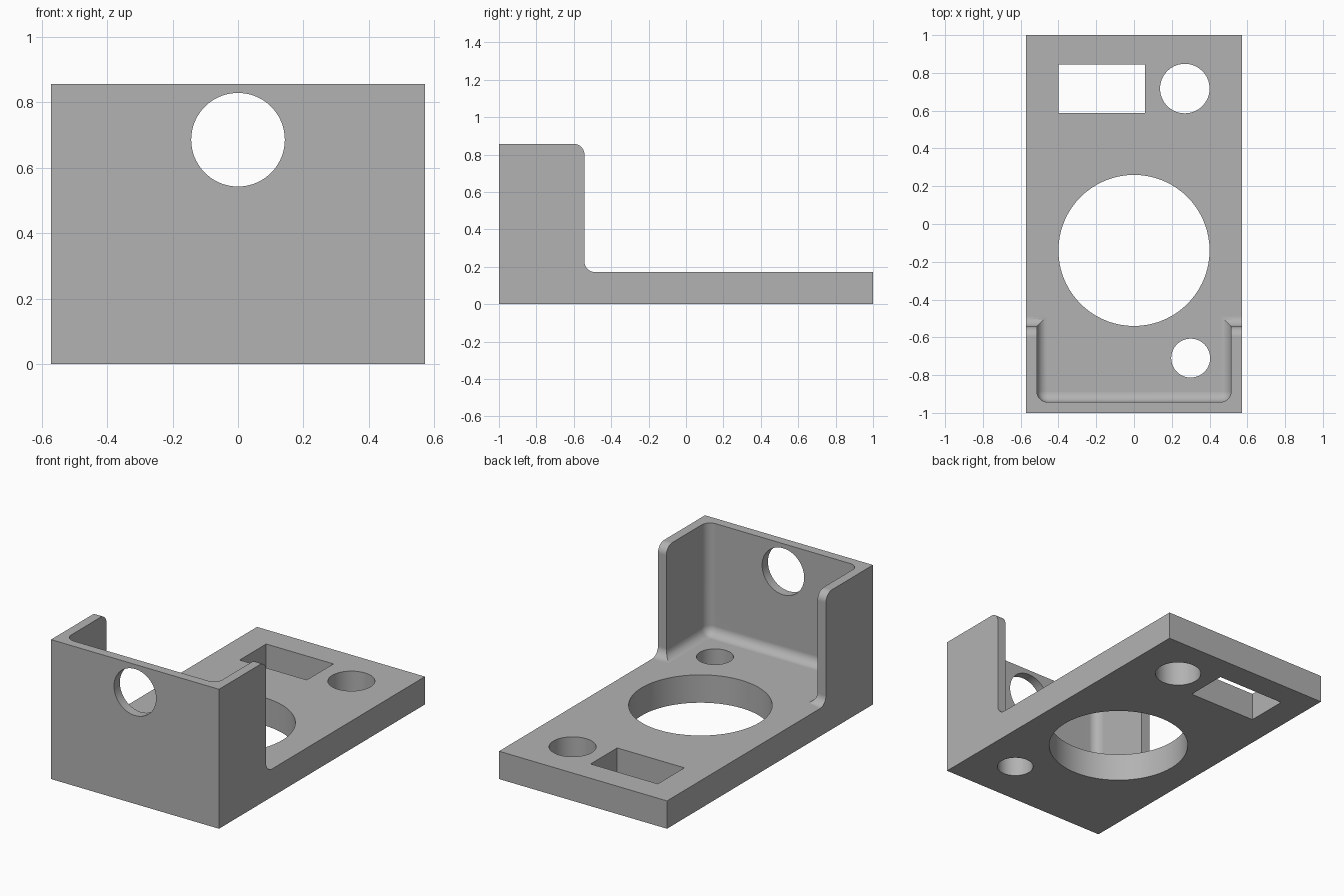
import bpy, bmesh, math
from mathutils import Matrix, Vector

cube = bpy.data.objects.get("Cube")
if cube:
    bpy.data.objects.remove(cube, do_unlink=True)

HALF_W, FLOOR, TOP = 0.571, 0.171, 0.857
WALL, RADIUS, WALL_END = 0.057, 0.057, -0.543

grey = bpy.data.materials.new("plain grey")
grey.use_nodes = True
color = (0.448, 0.448, 0.448, 1)
grey.diffuse_color = color
grey.node_tree.nodes["Principled BSDF"].inputs["Base Color"].default_value = color


def finish(name, bm):
    bmesh.ops.recalc_face_normals(bm, faces=bm.faces[:])
    mesh = bpy.data.meshes.new(name)
    bm.to_mesh(mesh)
    bm.free()
    mesh.materials.append(grey)
    obj = bpy.data.objects.new(name, mesh)
    bpy.context.collection.objects.link(obj)
    return obj


def box(lo, hi):
    bm = bmesh.new()
    lo, hi = Vector(lo), Vector(hi)
    bmesh.ops.create_cube(bm, size=1, matrix=Matrix.Translation((lo + hi) / 2)
                          @ Matrix.Diagonal((*(hi - lo), 1)))
    return bm


def cylinder(center, radius, depth, axis="Z"):
    bm = bmesh.new()
    turn = Matrix.Rotation(math.pi / 2, 4, "X") if axis == "Y" else Matrix()
    bmesh.ops.create_cone(bm, cap_ends=True, segments=72, radius1=radius, radius2=radius,
                          depth=depth, matrix=Matrix.Translation(center) @ turn)
    return bm


def cut(obj, name, bm):
    cutter = finish(name, bm)
    cutter.hide_render = True
    mod = obj.modifiers.new(name, "BOOLEAN")
    mod.operation, mod.solver, mod.object = "DIFFERENCE", "EXACT", cutter
    bpy.context.view_layer.objects.active = obj
    bpy.ops.object.modifier_apply(modifier=name)
    bpy.data.objects.remove(cutter, do_unlink=True)


def arc(cy, cz, start, end, steps=8):
    angles = [math.radians(start + (end - start) * i / steps) for i in range(steps + 1)]
    return [(cy + RADIUS * math.cos(a), cz + RADIUS * math.sin(a)) for a in angles]


# L-shaped side profile with rounded wall ends, extruded across the width
profile = [(-1, 0), (1, 0), (1, FLOOR)]
profile += arc(WALL_END + RADIUS, FLOOR + RADIUS, 270, 180)
profile += arc(WALL_END - RADIUS, TOP - RADIUS, 0, 90)
profile += [(-1, TOP)]
bm = bmesh.new()
face = bm.faces.new([bm.verts.new((-HALF_W, y, z)) for y, z in profile])
extruded = bmesh.ops.extrude_face_region(bm, geom=[face])["geom"]
bmesh.ops.translate(bm, vec=(2 * HALF_W, 0, 0),
                    verts=[v for v in extruded if isinstance(v, bmesh.types.BMVert)])
bracket = finish("bracket", bm)

# Pocket between the walls, with filleted floor and front corners
inner, front, back = HALF_W - WALL, -1 + WALL, 1.5
bm = box((-inner, front, FLOOR), (inner, back, TOP + 0.4))
rounded = []
for e in bm.edges:
    mid = (e.verts[0].co + e.verts[1].co) / 2
    on_floor = abs(mid.z - FLOOR) < 0.001 and mid.y < back - 0.001
    front_corner = abs(mid.y - front) < 0.001 and abs(mid.x) > 0.1
    if on_floor or front_corner:
        rounded.append(e)
bmesh.ops.bevel(bm, geom=rounded, offset=RADIUS, segments=8, profile=0.5, affect="EDGES")
cut(bracket, "pocket", bm)

# Openings through the floor and the front wall
cut(bracket, "large_hole", cylinder((0, -0.14, 0.1), 0.4, 0.6))
cut(bracket, "front_floor_hole", cylinder((0.3, -0.71, 0.1), 0.103, 0.6))
cut(bracket, "rear_hole", cylinder((0.269, 0.717, 0.1), 0.131, 0.6))
cut(bracket, "rear_slot", box((-0.4, 0.587, -0.2), (0.057, 0.845, 0.4)))
cut(bracket, "front_wall_hole", cylinder((0, -1, 0.686), 0.143, 0.4, "Y"))

# Smooth the fillets and holes while keeping the edges crisp
bpy.ops.object.select_all(action="DESELECT")
bracket.select_set(True)
bpy.context.view_layer.objects.active = bracket
bpy.ops.object.shade_smooth_by_angle(angle=math.radians(30))
weighted = bracket.modifiers.new("flat_normals", "WEIGHTED_NORMAL")
weighted.keep_sharp = True
